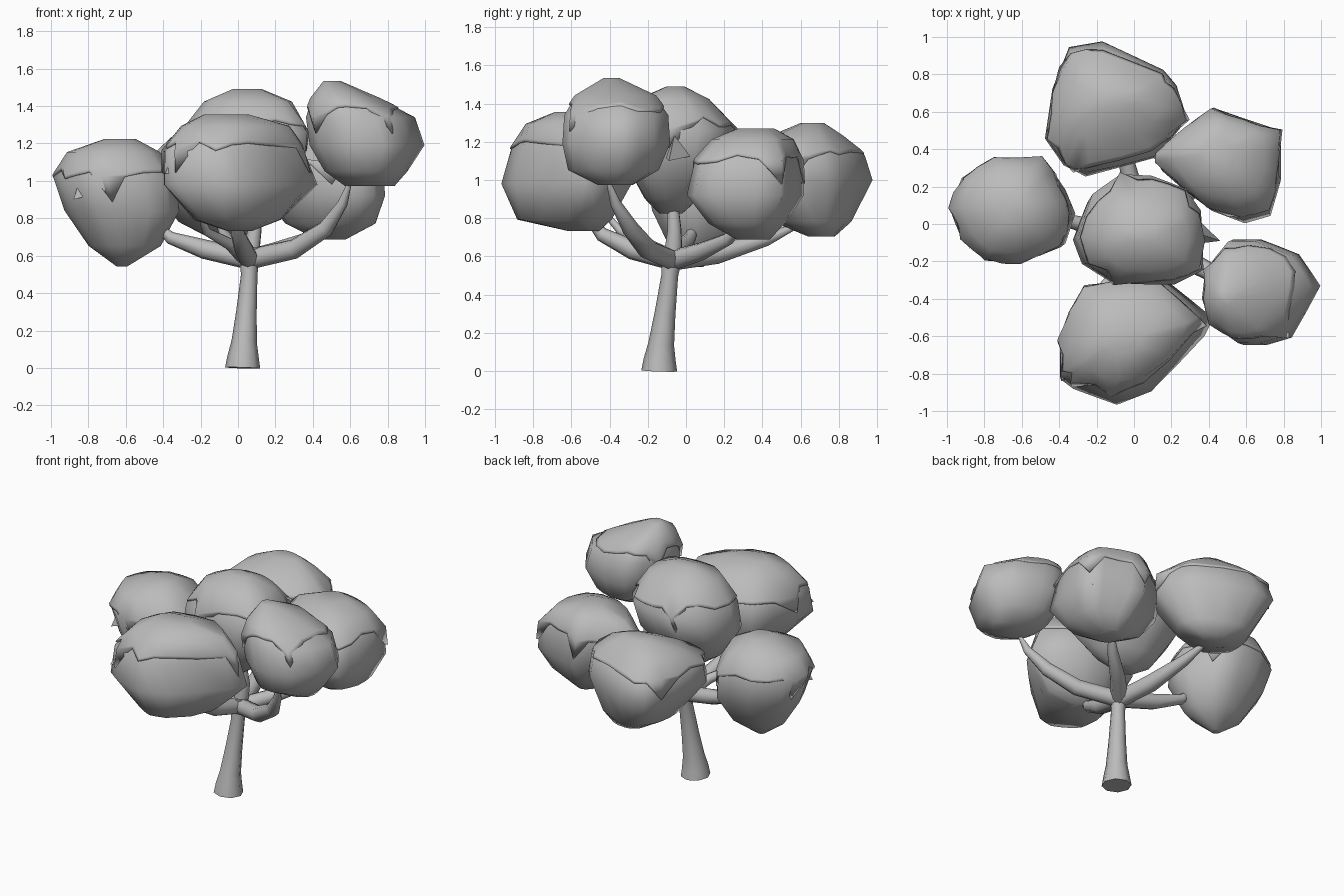
import bpy, bmesh, math, random
from mathutils import Vector

random.seed(4)
cube = bpy.data.objects.get("Cube")
if cube:
    bpy.data.objects.remove(cube)

grey = bpy.data.materials.new("plain_grey")
grey.use_nodes = True
colour = (0.5, 0.5, 0.5, 1)
grey.diffuse_color = colour
grey.node_tree.nodes["Principled BSDF"].inputs["Base Color"].default_value = colour


def finish(obj, angle):
    obj.data.materials.clear()
    obj.data.materials.append(grey)
    bpy.ops.object.select_all(action='DESELECT')
    obj.select_set(True)
    bpy.context.view_layer.objects.active = obj
    bpy.ops.object.shade_smooth_by_angle(angle=math.radians(angle))


def make_mesh(name, bm, angle=60):
    bmesh.ops.recalc_face_normals(bm, faces=bm.faces)
    mesh = bpy.data.meshes.new(name)
    bm.to_mesh(mesh)
    bm.free()
    obj = bpy.data.objects.new(name, mesh)
    bpy.context.collection.objects.link(obj)
    finish(obj, angle)
    return obj


def limb(name, path):
    """Tapered round tube through (x, y, z, radius) points."""
    data = bpy.data.curves.new(name, 'CURVE')
    data.dimensions = '3D'
    data.bevel_depth = 1
    data.bevel_resolution = 2
    data.use_fill_caps = True
    spline = data.splines.new('POLY')
    spline.points.add(len(path) - 1)
    for p, (x, y, z, r) in zip(spline.points, path):
        p.co = (x, y, z, 1)
        p.radius = r
    obj = bpy.data.objects.new(name, data)
    bpy.context.collection.objects.link(obj)
    bpy.ops.object.select_all(action='DESELECT')
    obj.select_set(True)
    bpy.context.view_layer.objects.active = obj
    bpy.ops.object.convert(target='MESH')
    finish(bpy.context.object, 60)


def loft(name, rows, closed_bottom):
    bm = bmesh.new()
    rings = [[bm.verts.new(p) for p in row] for row in rows]
    n = len(rings[0])
    for a, b in zip(rings, rings[1:]):
        for j in range(n):
            k = (j + 1) % n
            bm.faces.new((a[j], a[k], b[k], b[j]))
    bm.faces.new(rings[-1])
    if closed_bottom:
        bm.faces.new(rings[0])
    return make_mesh(name, bm, 75)


def clump(name, droops, outline, levels):
    """Faceted foliage: the plan outline fitted into a box at each height.
    Droops are the outline corners where the cap hangs low."""
    plan = []
    for a, b in zip(outline, outline[1:] + outline[:1]):
        mid = (Vector(a) + Vector(b)) / 2
        plan += [Vector(a), mid]
    lo = [min(p[i] for p in plan) for i in (0, 1)]
    hi = [max(p[i] for p in plan) for i in (0, 1)]
    unit = [Vector([(p[i] - lo[i]) / (hi[i] - lo[i]) - 0.5 for i in (0, 1)]) for p in plan]
    bottom, top = levels[0][0], levels[-1][0]
    middle = Vector(((lo[0] + hi[0]) / 2, (lo[1] + hi[1]) / 2, (bottom + top) / 2))

    def surface(j, z, grow=1.0):
        for a, b in zip(levels, levels[1:]):
            if z <= b[0] or b is levels[-1]:
                t = min(1, (z - a[0]) / (b[0] - a[0]))
                x0, x1, y0, y1 = [p + (q - p) * t for p, q in zip(a[1:], b[1:])]
                break
        # rounder towards the top and the bottom
        away = min(1, abs(z - middle.z) / (top - bottom) * 2)
        q = unit[j].lerp(unit[j].normalized() * 0.5, 0.8 * away ** 2)
        p = Vector(((x0 + x1) / 2 + (x1 - x0) * q.x, (y0 + y1) / 2 + (y1 - y0) * q.y, z))
        return middle + (p - middle) * grow

    n = len(unit)
    loft(name, [[surface(j, lv[0], 0.99) for j in range(n)] for lv in levels], True)

    # Overlapping cap with a ragged hanging rim
    rim = []
    for j in range(n):
        drop = 0.22 if j in droops else random.uniform(-0.04, 0.05)
        rim.append(bottom + (top - bottom) * (0.73 - drop))
    shoulder = levels[-3][0]
    rows = [[surface(j, r, 1.02) for j, r in enumerate(rim)]]
    rows.append([surface(j, max(r + 0.015, shoulder), 1.025) for j, r in enumerate(rim)])
    rows += [[surface(j, lv[0], 1.015) for j in range(n)] for lv in levels[-2:]]
    cap = loft(name + "_cap", rows, False)
    solid = cap.modifiers.new("thickness", 'SOLIDIFY')
    solid.thickness = 0.02


def leaf_tip(name, base, tip, radius):
    """Small three-sided spike poking out of the foliage."""
    axis = Vector(tip) - Vector(base)
    bm = bmesh.new()
    bmesh.ops.create_cone(bm, segments=3, radius1=radius, radius2=0,
                          depth=axis.length, cap_ends=True)
    turn = axis.to_track_quat('Z', 'Y')
    for v in bm.verts:
        v.co = turn @ v.co + (Vector(base) + Vector(tip)) / 2
    make_mesh(name, bm, 20)


# Trunk
limb("trunk", [(.025, -.14, 0, .094), (.027, -.138, .06, .084), (.033, -.13, .14, .068),
               (.045, -.11, .3, .055), (.06, -.085, .5, .044), (.06, -.07, .64, .06)])

# Branches, each rising from the fork into one clump
forks = {
    "left": [(.3, -.2, .635, .053), (.47, -.29, .745, .045), (.56, -.37, .88, .028), (.6, -.41, 1, .01)],
    "right": [(-.18, -.03, .635, .052), (-.36, .02, .695, .034), (-.46, .05, .78, .012)],
    "front": [(.03, -.28, .635, .052), (.0, -.44, .715, .038), (-.02, -.53, .82, .014)],
    "back": [(.0, .16, .615, .055), (-.06, .42, .69, .036), (-.1, .58, .76, .014)],
    "back_left": [(.2, .08, .625, .048), (.36, .22, .69, .034), (.44, .3, .78, .014)],
    "middle": [(.09, -.06, .74, .038), (.08, -.07, .88, .03)],
    "front_twig": [(-.04, -.2, .66, .034), (-.17, -.34, .73, .024), (-.2, -.42, .82, .014)],
}
for side, path in forks.items():
    limb(side + "_branch", [(.06, -.07, .58, .054)] + path)

# Foliage clumps: droops, plan outline, then (z, x0, x1, y0, y1) per height
clump("left_foliage", (2, 12, 18),
      [(.36, -.4), (.38, -.24), (.51, -.08), (.67, -.08), (.88, -.16), (1, -.33), (.84, -.61),
       (.7, -.65), (.57, -.65), (.41, -.54)],
      [(.97, .57, .84, -.46, -.28), (1.05, .46, .91, -.62, -.14), (1.19, .38, 1, -.65, -.08),
       (1.34, .36, .95, -.64, -.09), (1.44, .39, .76, -.58, -.16), (1.53, .46, .55, -.43, -.35)])
clump("middle_foliage", (4, 11, 16),
      [(-.34, -.06), (-.26, .17), (-.1, .28), (.08, .27), (.27, .2), (.36, .08), (.38, -.25),
       (.21, -.33), (-.13, -.32), (-.29, -.21)],
      [(.82, -.08, .1, -.14, -.02), (.9, -.2, .22, -.22, .07), (1.08, -.33, .36, -.32, .21),
       (1.26, -.3, .38, -.33, .27), (1.42, -.18, .29, -.25, .12), (1.485, -.03, .13, -.1, -.01)])
clump("front_foliage", (2, 9, 16),
      [(-.4, -.84), (-.4, -.66), (-.27, -.36), (.14, -.32), (.41, -.53), (.36, -.62), (.08, -.9),
       (-.1, -.97), (-.33, -.89)],
      [(.73, -.06, .08, -.62, -.45), (.79, -.24, .24, -.89, -.38), (.98, -.4, .43, -.97, -.28),
       (1.16, -.4, .36, -.92, -.29), (1.29, -.3, .28, -.84, -.38), (1.35, -.18, .06, -.69, -.54)])
clump("right_foliage", (1, 7, 15),
      [(-1, .08), (-.93, .24), (-.75, .35), (-.48, .35), (-.37, .19), (-.31, .05), (-.37, -.13),
       (-.6, -.21), (-.8, -.2), (-.93, -.08)],
      [(.54, -.65, -.59, .03, .09), (.65, -.8, -.41, -.09, .22), (.84, -.93, -.31, -.18, .33),
       (1.02, -.99, -.33, -.21, .36), (1.15, -.91, -.42, -.15, .3), (1.22, -.71, -.55, 0, .16)])
clump("back_left_foliage", (4, 8, 15),
      [(.07, .38), (.27, .53), (.4, .64), (.58, .58), (.78, .52), (.78, .25), (.72, .05), (.57, .01),
       (.38, .08), (.14, .28)],
      [(.685, .42, .58, .26, .44), (.77, .25, .74, .11, .52), (.92, .13, .79, .0, .62),
       (1.1, .09, .78, .04, .61), (1.21, .2, .7, .13, .56), (1.265, .36, .55, .27, .46)])
clump("back_foliage", (3, 12, 17),
      [(-.48, .47), (-.44, .73), (-.35, .95), (-.17, .98), (.16, .83), (.23, .75), (.29, .57),
       (.12, .37), (-.26, .27), (-.38, .33)],
      [(.7, -.17, .06, .64, .78), (.78, -.33, .16, .44, .87), (1, -.48, .29, .25, .98),
       (1.13, -.46, .27, .27, .94), (1.23, -.36, .14, .44, .82), (1.295, -.2, 0, .6, .72)])

# Stray leaf tips
tips = [((-.8, -.07, .97), (-.88, -.13, .9)), ((-.3, -.65, 1.03), (-.37, -.66, .98)),
        ((.69, .45, .99), (.76, .5, .9)), ((.34, -.05, 1.16), (.46, -.09, 1.1)),
        ((-.32, -.76, 1.08), (-.39, -.84, 1.04))]
for i, (base, tip) in enumerate(tips):
    leaf_tip(f"leaf_tip_{i + 1}", base, tip, .08)
